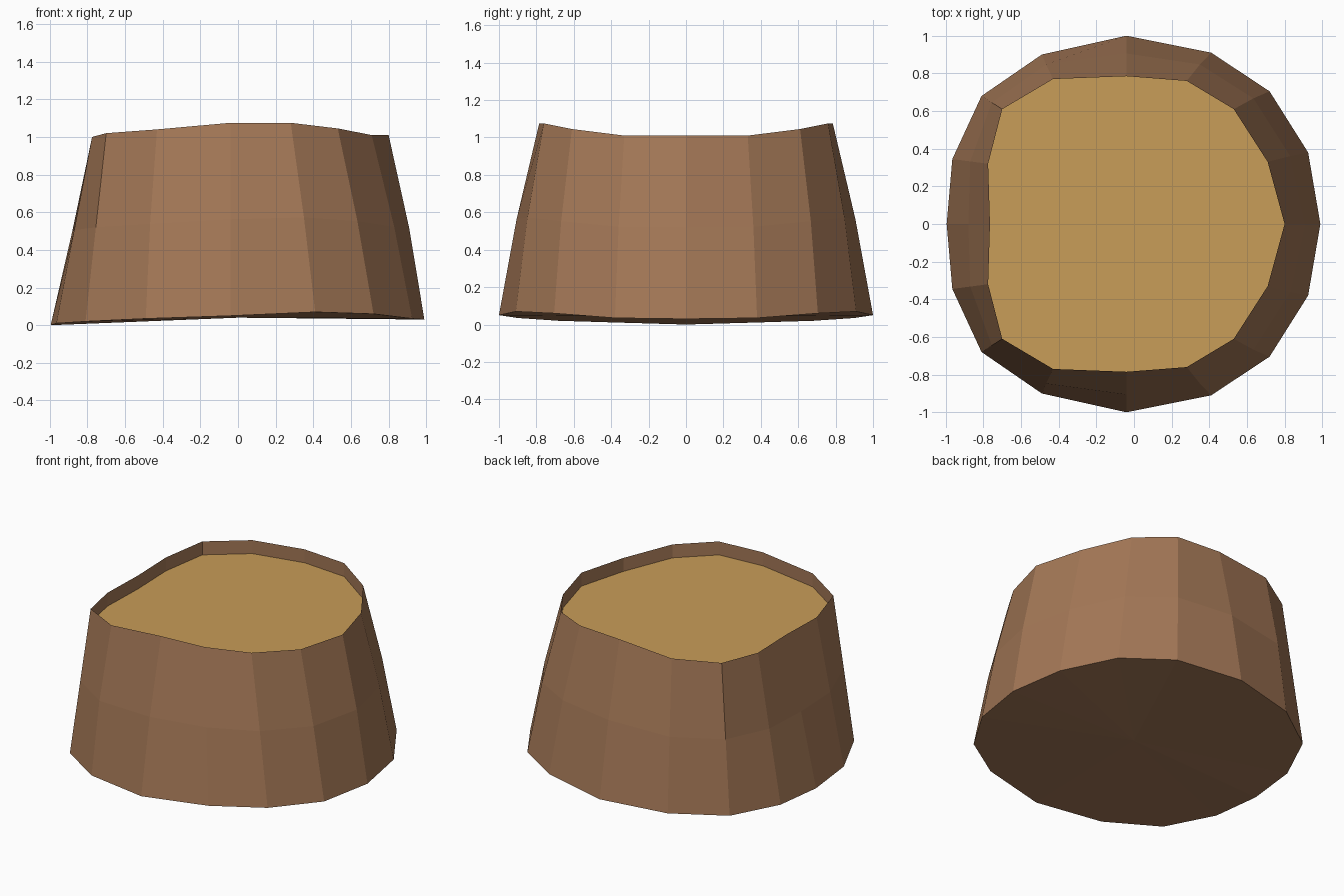
import bpy
import bmesh
from mathutils import Vector

default_cube = bpy.data.objects.get("Cube")
if default_cube:
    bpy.data.objects.remove(default_cube, do_unlink=True)


def make_material(name, red, green, blue):
    material = bpy.data.materials.new(name)
    material.use_nodes = True
    colour = (red, green, blue, 1)
    material.diffuse_color = colour
    material.node_tree.nodes["Principled BSDF"].inputs["Base Color"].default_value = colour
    return material


def make_object(name, bm, material):
    mesh = bpy.data.meshes.new(name)
    bm.to_mesh(mesh)
    bm.free()
    mesh.materials.append(material)
    part = bpy.data.objects.new(name, mesh)
    bpy.context.collection.objects.link(part)
    return part


def full_ring(half):
    """Complete a half outline by mirroring it across the y axis plane."""
    mirrored = [(x, -y, z) for x, y, z in reversed(half[1:-1])]
    return [Vector(point) for point in half + mirrored]


def bridge(bm, lower, upper):
    """Join two equal rings with outward-facing quads."""
    count = len(lower)
    for i in range(count):
        j = (i + 1) % count
        bm.faces.new((lower[i], lower[j], upper[j], upper[i]))


bark_brown = make_material("bark brown", 0.37, 0.187, 0.094)
cut_wood_tan = make_material("cut wood tan", 0.58, 0.335, 0.097)

# Uneven ground outline and wavy cut rim, from the left side round to the right
base = full_ring([
    (.99, 0, .03), (.925, .38, .035), (.72, .705, .06),
    (.41, .91, .07), (-.04, 1, .05), (-.49, .9, .035),
    (-.81, .68, .02), (-.965, .345, .01), (-.995, 0, 0)])
rim = full_ring([
    (.8, 0, 1.01), (.71, .33, 1.01), (.53, .61, 1.045),
    (.28, .76, 1.075), (-.04, .785, 1.075), (-.43, .77, 1.04),
    (-.7, .61, 1.02), (-.775, .32, 1), (-.765, 0, 1)])

# Middle ring, bulging a little except on the straight right side
middle = []
for low, high in zip(base, rim):
    point = (low + high) / 2
    if point.x > -.6:
        point.x *= 1.015
        point.y *= 1.015
    middle.append(point)

# The cut face sits just below the rim and follows its waves
recess = Vector((0, 0, -.093))
inset = [point + recess for point in rim]

# Bark: outer wall, inner lip and underside
bm = bmesh.new()
rings = [[bm.verts.new(p) for p in ring] for ring in (base, middle, rim, inset)]
for lower, upper in zip(rings, rings[1:]):
    bridge(bm, lower, upper)
centre = bm.verts.new((0, 0, .04))
for i, vert in enumerate(rings[0]):
    bm.faces.new((centre, rings[0][(i + 1) % len(base)], vert))
make_object("stump_bark", bm, bark_brown)

# Cut wood: one flat-shaded face
bm = bmesh.new()
bm.faces.new([bm.verts.new(point) for point in inset])
make_object("cut_wood_face", bm, cut_wood_tan)
